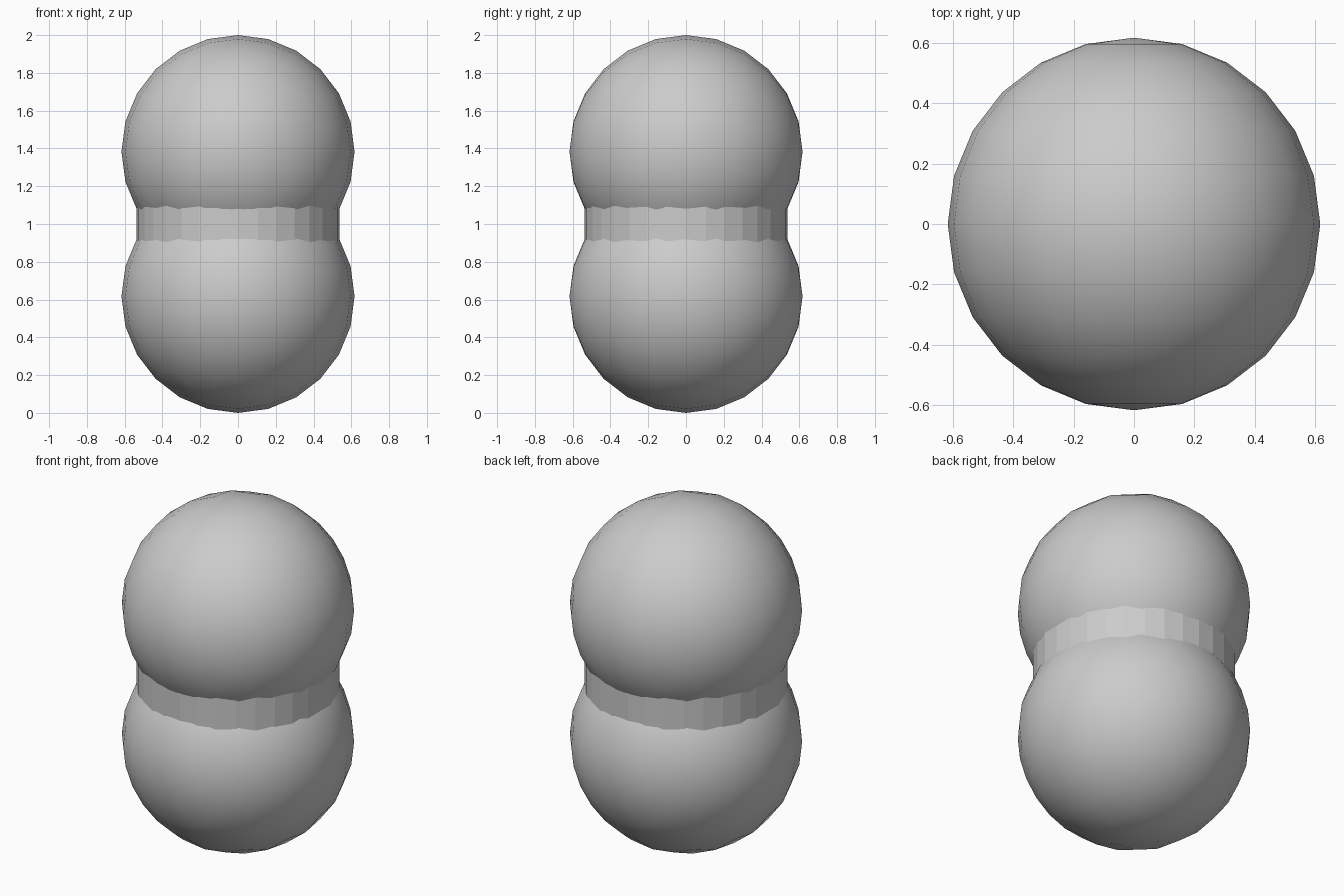
import bpy
import math

default = bpy.data.objects.get("Cube")
if default:
    bpy.data.objects.remove(default, do_unlink=True)

RADIUS = 0.617
LOWER_Z, UPPER_Z = RADIUS, 2 - RADIUS

grey = bpy.data.materials.new("plain grey")
grey.use_nodes = True
colour = (0.6, 0.6, 0.6, 1)
grey.diffuse_color = colour
grey.node_tree.nodes["Principled BSDF"].inputs["Base Color"].default_value = colour


def finish(name):
    obj = bpy.context.object
    obj.name = name
    obj.data.materials.append(grey)


# Two smooth balls with their poles pointing front and back
for name, z in (("lower_ball", LOWER_Z), ("upper_ball", UPPER_Z)):
    bpy.ops.mesh.primitive_uv_sphere_add(
        segments=24, ring_count=12, radius=RADIUS,
        location=(0, 0, z), rotation=(math.pi / 2, 0, 0))
    bpy.ops.object.shade_smooth()
    finish(name)

# Faceted collar joining the balls
bpy.ops.mesh.primitive_cylinder_add(
    vertices=32, radius=0.537, depth=0.4, location=(0, 0, 1))
finish("collar")
